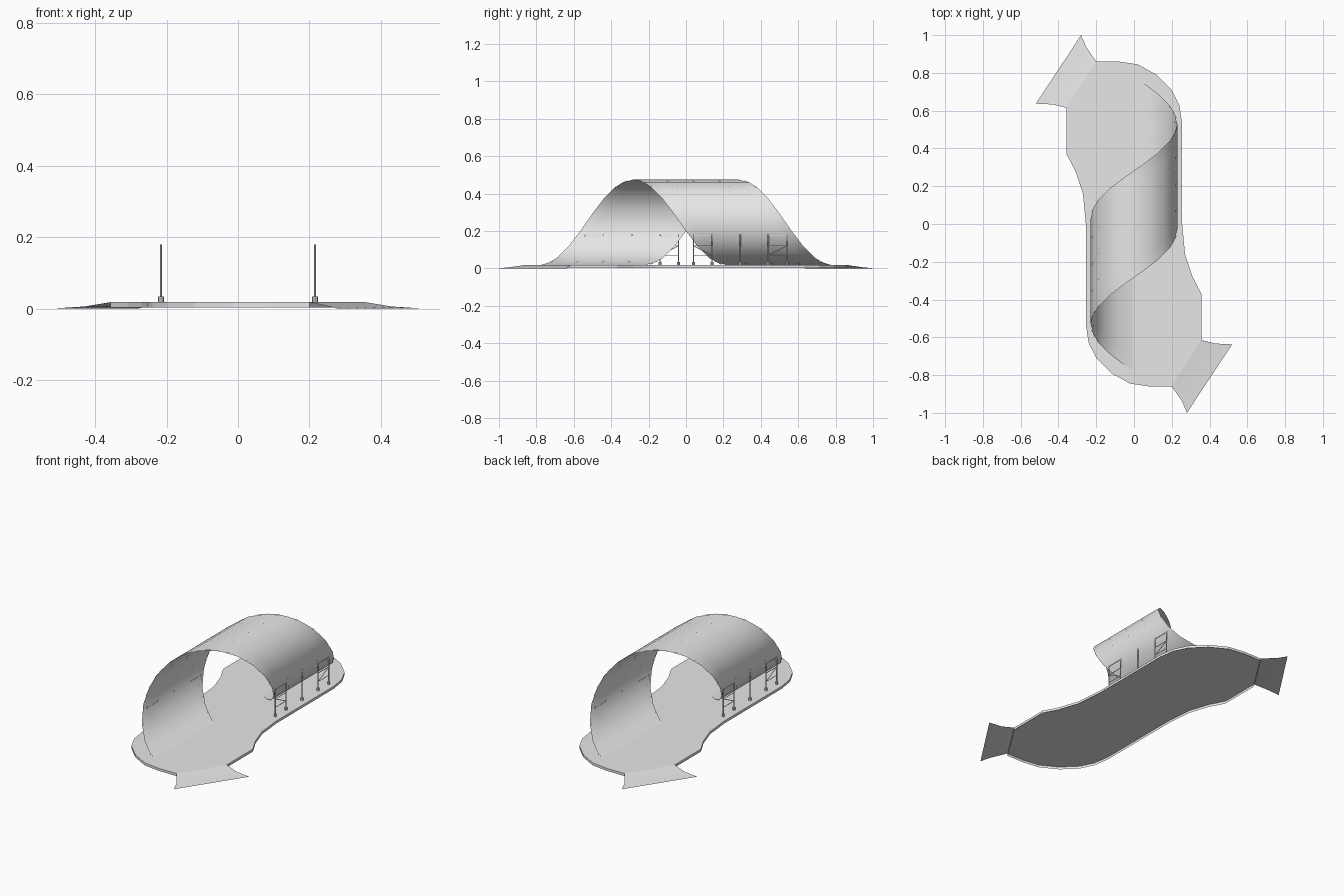
import bpy, bmesh
from math import sin, cos, pi
from mathutils import Vector

cube = bpy.data.objects.get("Cube")
if cube:
    bpy.data.objects.remove(cube, do_unlink=True)

grey = bpy.data.materials.new("light grey")
grey.use_nodes = True
grey.diffuse_color = (0.8, 0.8, 0.8, 1)
grey.node_tree.nodes["Principled BSDF"].inputs["Base Color"].default_value = (0.8, 0.8, 0.8, 1)

R, CZ, DECK = 0.229, 0.246, 0.018
SEGS = 16


def finish(name, bm, smooth=False):
    mesh = bpy.data.meshes.new(name)
    bm.to_mesh(mesh)
    bm.free()
    mesh.materials.append(grey)
    for p in mesh.polygons:
        p.use_smooth = smooth
    obj = bpy.data.objects.new(name, mesh)
    bpy.context.collection.objects.link(obj)
    return obj


def grid(name, rows, smooth=True):
    """Sheet of quads through equal rows of points."""
    bm = bmesh.new()
    vs = [[bm.verts.new(p) for p in row] for row in rows]
    for a, b in zip(vs, vs[1:]):
        for i in range(len(a) - 1):
            bm.faces.new((a[i], a[i + 1], b[i + 1], b[i]))
    return finish(name, bm, smooth)


def rod(name, a, b, radius, sides=8):
    a, b = Vector(a), Vector(b)
    bm = bmesh.new()
    bmesh.ops.create_cone(bm, cap_ends=True, segments=sides, radius1=radius,
                          radius2=radius, depth=(b - a).length)
    bmesh.ops.rotate(bm, verts=bm.verts,
                     matrix=(b - a).to_track_quat('Z', 'Y').to_matrix())
    bmesh.ops.translate(bm, verts=bm.verts, vec=(a + b) / 2)
    return finish(name, bm)


def helix(t, offset, r=R):
    """Point on the corkscrew, t in turns from the bottom, offset along y."""
    return (-r * sin(2 * pi * t), offset + t - 0.5, CZ - r * cos(2 * pi * t))


# Corkscrew band: one full turn, wide along the axis
grid("corkscrew_band", [[helix(i / SEGS, -0.28 + 0.07 * j) for j in range(9)]
                        for i in range(SEGS + 1)])

# Ribs set half a step off the band so that they show as broken seams
for k in range(5):
    off = -0.28 + 0.14 * k
    grid("seam_rib_%d" % k, [[helix((i + 0.5) / SEGS, off + d) for d in (-0.003, 0.003)]
                             for i in range(SEGS)])

# Deck: half outline turned half a turn to close it, with a skirt below
half = [(-0.2, 0.86), (-0.08, 0.86), (0.02, 0.845), (0.12, 0.79), (0.2, 0.71),
        (0.24, 0.63), (0.255, 0.53), (0.255, 0.0), (0.27, -0.16), (0.31, -0.28),
        (0.357, -0.37), (0.357, -0.615)]
outline = half + [(-x, -y) for x, y in half]
bm = bmesh.new()
top = [bm.verts.new((x, y, DECK)) for x, y in outline]
low = [bm.verts.new((x, y, 0.003)) for x, y in outline]
face = bm.faces.new(top)
for i in range(len(top)):
    j = (i + 1) % len(top)
    bm.faces.new((top[i], top[j], low[j], low[i]))
bmesh.ops.recalc_face_normals(bm, faces=bm.faces)
face.normal_update()
if face.normal.z < 0:
    bmesh.ops.reverse_faces(bm, faces=bm.faces)
bmesh.ops.triangulate(bm, faces=[face])
finish("deck", bm)

for s, side in ((1, "left"), (-1, "right")):
    # Entry flap sloping down to the ground, flared outward
    rows = []
    for a, b, z in (((0.2, -0.86), (0.357, -0.615), DECK),
                    ((0.255, -0.94), (0.43, -0.633), 0.006),
                    ((0.28, -1.0), (0.52, -0.637), 0.0)):
        a, b = Vector(a), Vector(b)
        pts = [a.lerp(b, k / 4) for k in range(5)]
        rows.append([(s * p.x, s * p.y, z) for p in pts])
    grid("entry_flap_" + side, rows)

    # Support posts with feet
    px = 0.216 * s
    for n, y in enumerate((0.04, 0.14, 0.29, 0.44, 0.54)):
        rod("post_%s_%d" % (side, n), (px, s * y, DECK), (px, s * y, 0.18), 0.003)
        rod("foot_%s_%d" % (side, n), (px, s * y, DECK), (px, s * y, DECK + 0.016), 0.008)

    # Cross bracing between the outer pairs of posts
    for n, (y0, y1) in enumerate(((0.04, 0.14), (0.54, 0.44))):
        for m, (z0, z1) in enumerate(((0.07, 0.07), (0.12, 0.12), (0.12, 0.07), (0.175, 0.175))):
            rod("brace_%s_%d_%d" % (side, n, m), (px, s * y0, z0), (px, s * y1, z1), 0.0018, 6)
